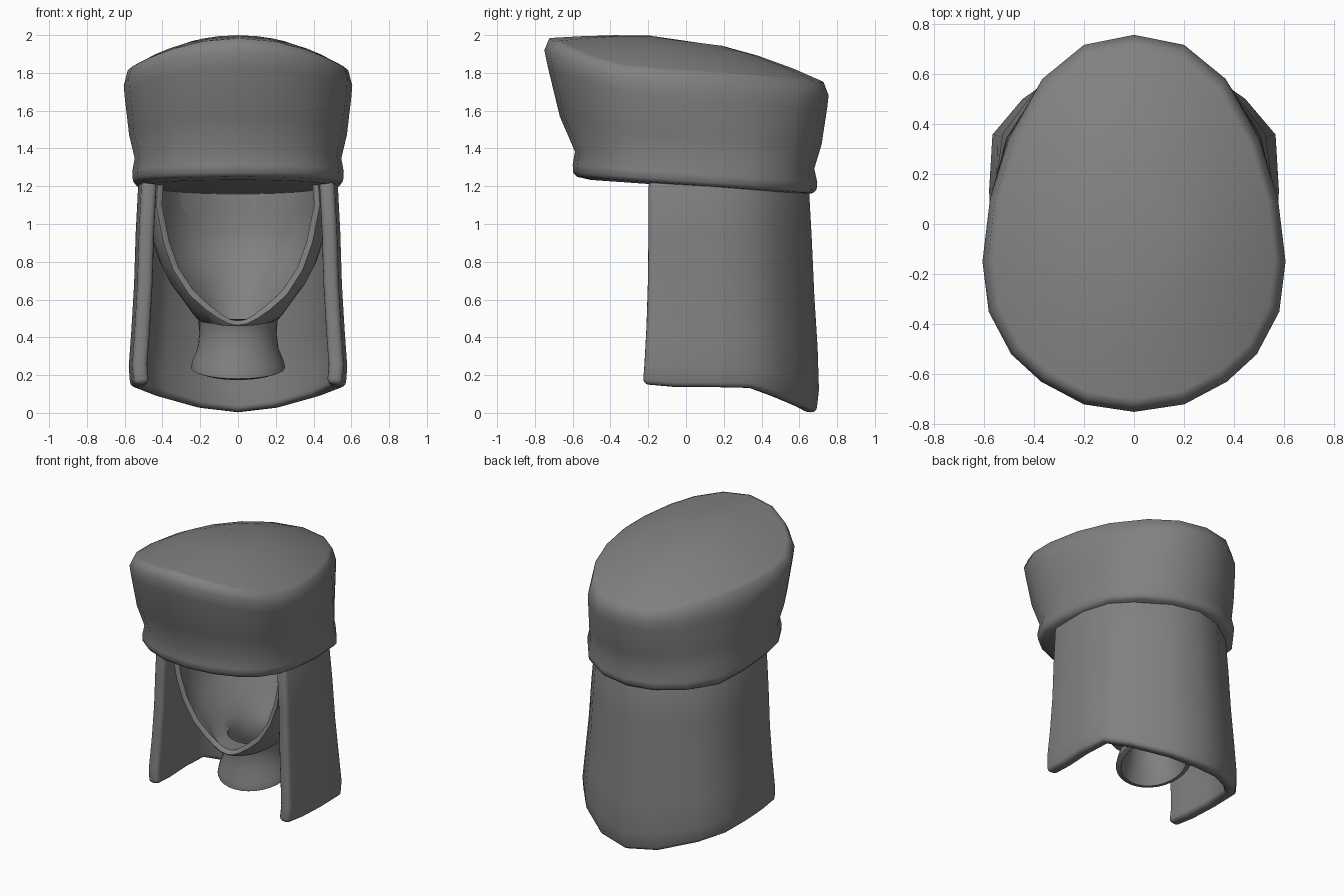
import bpy, bmesh
from math import cos, sin, pi, radians

if "Cube" in bpy.data.objects:
    bpy.data.objects.remove(bpy.data.objects["Cube"], do_unlink=True)

GREY = (0.22, 0.22, 0.22, 1)
felt = bpy.data.materials.new("grey felt")
felt.use_nodes = True
felt.diffuse_color = GREY
felt.node_tree.nodes["Principled BSDF"].inputs["Base Color"].default_value = GREY


def bridge(bm, rings, closed=True):
    """Skin neighbouring rings of vertices with quads."""
    for a, b in zip(rings, rings[1:]):
        n = len(a)
        for i in range(n if closed else n - 1):
            j = (i + 1) % n
            bm.faces.new((a[i], a[j], b[j], b[i]))
    bmesh.ops.recalc_face_normals(bm, faces=bm.faces)


def mirrored(front, side, back):
    """Close a half outline into a full loop."""
    return [front] + side + [back] + [(-x, y) for x, y in reversed(side)]


def finish(bm, name, thickness=0, bevel=0, angle=60):
    mesh = bpy.data.meshes.new(name)
    bm.to_mesh(mesh)
    bm.free()
    mesh.materials.append(felt)
    obj = bpy.data.objects.new(name, mesh)
    bpy.context.collection.objects.link(obj)
    bpy.ops.object.select_all(action="DESELECT")
    obj.select_set(True)
    bpy.context.view_layer.objects.active = obj
    if thickness:
        mod = obj.modifiers.new("Thickness", "SOLIDIFY")
        mod.thickness, mod.offset = thickness, -1
    if bevel:
        mod = obj.modifiers.new("Soft edges", "BEVEL")
        mod.width, mod.segments, mod.angle_limit = bevel, 3, radians(45)
    for mod in list(obj.modifiers):
        bpy.ops.object.modifier_apply(modifier=mod.name)
    bpy.ops.object.shade_smooth_by_angle(angle=radians(angle))


# Hat: round band lofted up to an egg-shaped rim and a domed, sloping crown
egg = mirrored((0, -.75), [(.2, -.72), (.37, -.63), (.49, -.52), (.58, -.35), (.605, -.15),
                           (.575, .1), (.5, .34), (.365, .58), (.2, .715)], (0, .755))
band = mirrored((0, -.6), [(.2, -.575), (.35, -.51), (.46, -.42), (.535, -.28), (.56, -.1),
                           (.555, .14), (.525, .36), (.39, .54), (.2, .66)], (0, .695))


def rim_z(y):
    return 1.68 + .24 * ((.75 - y) / 1.5) ** 3


def crown_z(x, y):
    fall = .235 if y > -.3 else .09
    return 2 - fall * (y + .3) ** 2 - .53 * x * x


bm = bmesh.new()
rings = []
# side rings: blend from band to rim, scale, lift
for t, s, lift in [(0, .84, -.012), (0, .965, 0), (0, .995, .02), (0, 1, .06),
                   (.02, .975, .12), (.5, .99, 0), (.88, 1, 0), (1, 1, 0)]:
    ring = []
    for (bx, by), (ex, ey) in zip(band, egg):
        x = (bx + (ex - bx) * t) * s
        y = (by + (ey - by) * t) * s
        z = (1.21 - .07 * y) * (1 - t) + rim_z(y) * t + lift
        ring.append(bm.verts.new((x, y, z)))
    rings.append(ring)
for s in (.965, .93, .75, .5, .25):
    rings.append([bm.verts.new((x * s, y * s, crown_z(x * s, y * s))) for x, y in egg])
bridge(bm, rings)
for ring in (rings[0], rings[-1]):
    bm.faces.new(ring)
bmesh.ops.recalc_face_normals(bm, faces=bm.faces)
finish(bm, "hat", angle=70)

# Neck flap: thick U-shaped curtain around the sides and back
# plan points: x, y, height of the lower edge
plan = [(.55, -.2, .15), (.56, -.05, .135), (.57, .13, .135), (.56, .35, .13),
        (.44, .49, .085), (.22, .64, .025), (0, .69, 0)]
plan += [(-x, y, z) for x, y, z in reversed(plan[:-1])]
bm = bmesh.new()
rings = []
# level (0 lower edge, 1 top), width scale, depth scale
for t, w, d in [(0, 1, 1), (.1, 1.015, 1.02), (.28, .99, 1.01), (.5, .965, .985),
                (.75, .95, .965), (1, .925, .94)]:
    ring = []
    for x, y, z in plan:
        taper = .06 * t if y > .3 else 0
        depth = d if y > 0 else 1 + .15 * (1 - t) ** 3
        ring.append(bm.verts.new((x * (w - taper), y * depth, z + (1.23 - z) * t)))
    rings.append(ring)
bridge(bm, rings, closed=False)
side = max(bm.faces, key=lambda f: f.calc_center_median().x)
if side.normal.x < 0:
    bmesh.ops.reverse_faces(bm, faces=bm.faces)
finish(bm, "neck_flap", thickness=.08, bevel=.028)

# Hood: open neck tube widening into a shell, sliced flat for the face opening
bm = bmesh.new()
rings = []
SIDES = 32
# height, y centre, x radius, y radius, forward tilt
for z, cy, rx, ry, tilt in [(.24, .2, .25, .24, .25), (.28, .2, .24, .23, .2),
                            (.34, .2, .215, .21, .12), (.42, .2, .205, .2, .05),
                            (.49, .2, .21, .21, .1), (.535, .18, .24, .305, .25),
                            (.6, .17, .285, .335, .28), (.7, .15, .36, .41, .25),
                            (.8, .13, .415, .46, .17), (.92, .11, .455, .49, .08),
                            (1.1, .08, .475, .52, 0), (1.25, .08, .465, .51, 0)]:
    ring = []
    for i in range(SIDES):
        a = 2 * pi * i / SIDES
        dy = ry * sin(a)
        ring.append(bm.verts.new((rx * cos(a), cy + dy, z + tilt * dy)))
    rings.append(ring)
bridge(bm, rings)
bmesh.ops.bisect_plane(bm, geom=bm.verts[:] + bm.edges[:] + bm.faces[:],
                       plane_co=(0, -.13, 0), plane_no=(0, -1, 0), clear_outer=True)
finish(bm, "hood", thickness=.035, bevel=.012)
